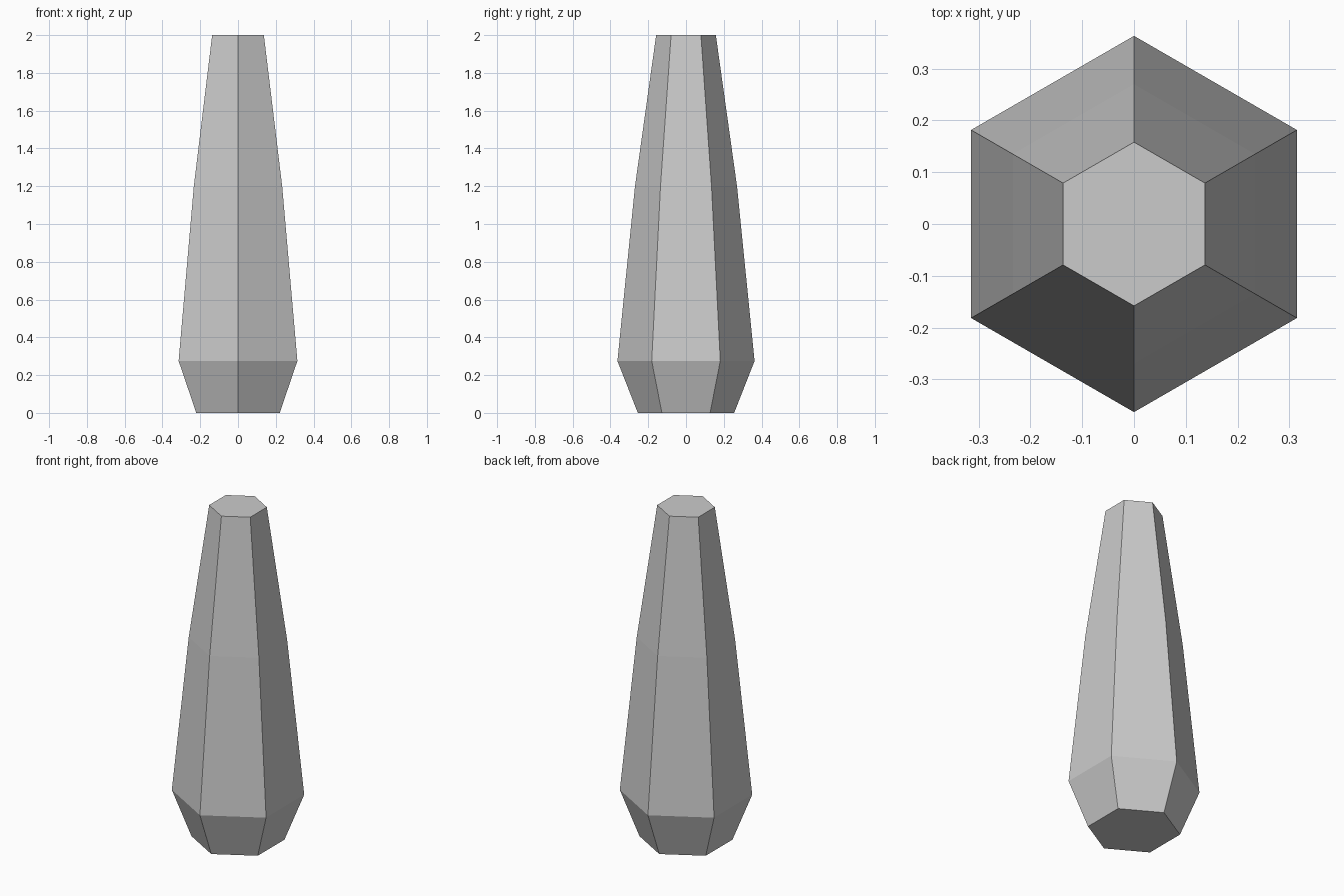
import bpy
import bmesh
from math import sin, cos, pi

cube = bpy.data.objects.get("Cube")
if cube:
    bpy.data.objects.remove(cube, do_unlink=True)

SIDES = 6
# Profile of the tapered post: (radius to corner, height)
PROFILE = [(0.255, 0), (0.363, 0.275), (0.27, 1.2), (0.158, 2)]


def make_material(name, color):
    mat = bpy.data.materials.new(name)
    mat.use_nodes = True
    mat.diffuse_color = color
    mat.node_tree.nodes["Principled BSDF"].inputs["Base Color"].default_value = color
    return mat


def make_post(name, profile, mat):
    bm = bmesh.new()
    # Hexagonal rings with corners at the front and back
    rings = [[bm.verts.new((r * sin(2 * pi * i / SIDES), -r * cos(2 * pi * i / SIDES), z))
              for i in range(SIDES)] for r, z in profile]
    # Side facets between neighbouring rings
    for low, high in zip(rings, rings[1:]):
        for i in range(SIDES):
            j = (i + 1) % SIDES
            bm.faces.new((low[i], low[j], high[j], high[i]))
    # Flat end caps
    bm.faces.new(rings[0][::-1])
    bm.faces.new(rings[-1])
    mesh = bpy.data.meshes.new(name)
    bm.to_mesh(mesh)
    bm.free()
    mesh.materials.append(mat)
    obj = bpy.data.objects.new(name, mesh)
    bpy.context.collection.objects.link(obj)
    return obj


grey = make_material("plain grey", (0.6, 0.6, 0.6, 1))
make_post("tapered_post", PROFILE, grey)
